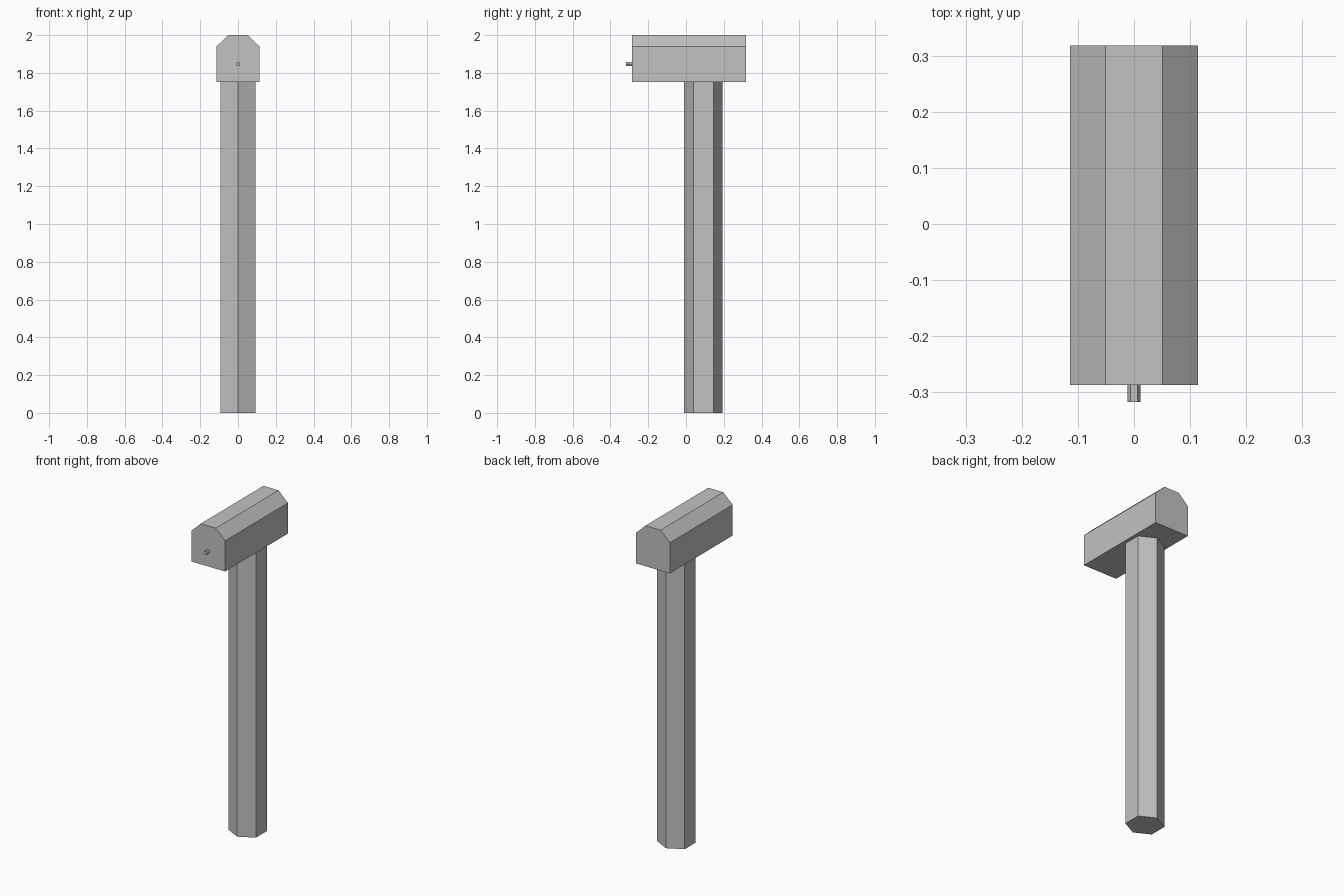
import bpy
import bmesh
from mathutils import Vector

cube = bpy.data.objects.get("Cube")
if cube:
    bpy.data.objects.remove(cube, do_unlink=True)

grey = bpy.data.materials.new("light_grey")
grey.use_nodes = True
colour = (0.54, 0.54, 0.54, 1)
grey.diffuse_color = colour
grey.node_tree.nodes["Principled BSDF"].inputs["Base Color"].default_value = colour


def prism(name, profile, sweep):
    """Extrude a closed flat profile along a sweep vector."""
    bm = bmesh.new()
    face = bm.faces.new([bm.verts.new(p) for p in profile])
    end = bmesh.ops.extrude_face_region(bm, geom=[face], use_keep_orig=True)
    moved = [g for g in end["geom"] if isinstance(g, bmesh.types.BMVert)]
    bmesh.ops.translate(bm, verts=moved, vec=Vector(sweep))
    bmesh.ops.recalc_face_normals(bm, faces=bm.faces)
    mesh = bpy.data.meshes.new(name)
    bm.to_mesh(mesh)
    bm.free()
    mesh.materials.append(grey)
    obj = bpy.data.objects.new(name, mesh)
    bpy.context.collection.objects.link(obj)
    return obj


def hexagon(point, half, flat):
    """Six corners: two points on the first axis, flats on the second."""
    return [(point, 0), (half, flat), (-half, flat),
            (-point, 0), (-half, -flat), (half, -flat)]


# Six-sided mast, set back from the middle of the housing
mast_y = 0.092
prism("mast", [(x, mast_y + y, 0) for y, x in hexagon(0.102, 0.053, 0.093)],
      (0, 0, 1.753))

# Housing with chamfered upper edges
half_outline = [(0.114, 1.753), (0.114, 1.94), (0.051, 2.0)]
outline = half_outline + [(-x, z) for x, z in reversed(half_outline)]
prism("housing", [(x, -0.287, z) for x, z in outline], (0, 0.605, 0))

# Small six-sided shaft on the front
prism("shaft", [(x, -0.317, 1.846 + z) for x, z in hexagon(0.012, 0.006, 0.0104)],
      (0, 0.03, 0))
